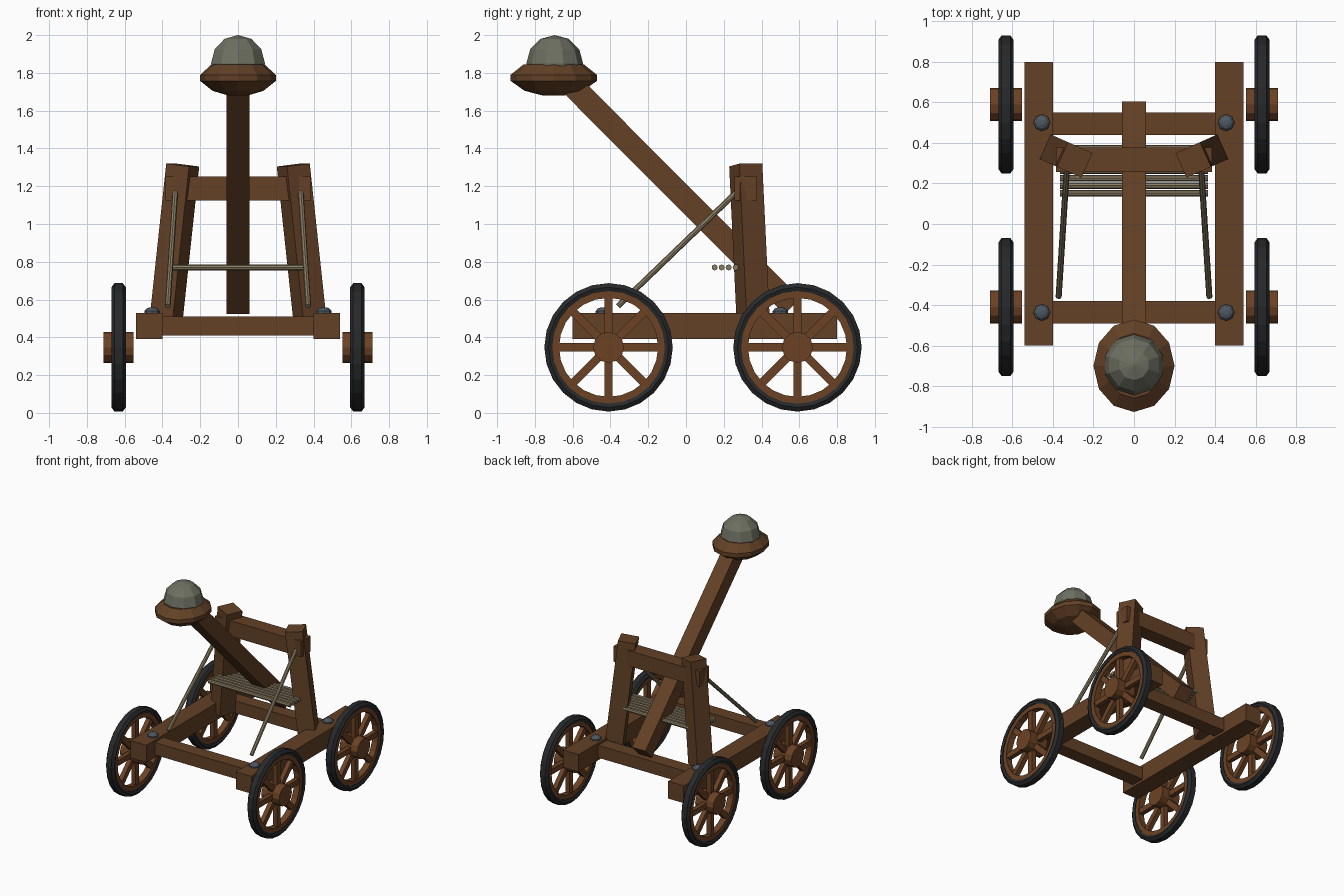
import bpy, bmesh, math
from mathutils import Matrix, Vector

if "Cube" in bpy.data.objects:
    bpy.data.objects.remove(bpy.data.objects["Cube"])


def mat(name, r, g, b):
    m = bpy.data.materials.new(name)
    m.diffuse_color = (r, g, b, 1)
    m.use_nodes = True
    m.node_tree.nodes["Principled BSDF"].inputs["Base Color"].default_value = m.diffuse_color
    return m


WOOD = mat("dark wood", 0.125, 0.052, 0.019)
WHEEL = mat("wheel wood", 0.15, 0.055, 0.018)
TYRE = mat("black tyre", 0.021, 0.022, 0.024)
ROPE = mat("rope", 0.25, 0.205, 0.125)
STONE = mat("stone", 0.155, 0.16, 0.12)
IRON = mat("iron", 0.075, 0.095, 0.12)


def finish(name, bm, material):
    bmesh.ops.recalc_face_normals(bm, faces=bm.faces)
    me = bpy.data.meshes.new(name)
    bm.to_mesh(me)
    bm.free()
    me.materials.append(material)
    ob = bpy.data.objects.new(name, me)
    bpy.context.collection.objects.link(ob)
    return ob


def box(name, size, matrix, material=WOOD):
    bm = bmesh.new()
    bmesh.ops.create_cube(bm, size=1, matrix=matrix @ Matrix.Diagonal((*size, 1)))
    return finish(name, bm, material)


def rod(name, a, b, r, material, sides=8):
    a, b = Vector(a), Vector(b)
    d = b - a
    m = Matrix.Translation((a + b) / 2) @ d.to_track_quat('Z', 'Y').to_matrix().to_4x4()
    bm = bmesh.new()
    bmesh.ops.create_cone(bm, cap_ends=True, segments=sides, radius1=r, radius2=r,
                          depth=d.length, matrix=m)
    return finish(name, bm, material)


def lathe(name, profile, n, matrix, material, closed=False):
    # revolve (radius, height) points around local z
    bm = bmesh.new()
    rings = [[bm.verts.new(matrix @ Vector((r * math.cos(2 * math.pi * i / n),
                                            r * math.sin(2 * math.pi * i / n), h)))
              for i in range(n)] for r, h in profile]
    pairs = list(zip(rings, rings[1:]))
    if closed:
        pairs.append((rings[-1], rings[0]))
    else:
        bm.faces.new(rings[0])
        bm.faces.new(rings[-1])
    for p, q in pairs:
        for i in range(n):
            j = (i + 1) % n
            bm.faces.new((p[i], p[j], q[j], q[i]))
    return finish(name, bm, material)


T = Matrix.Translation

# base frame
for s, side in ((-1, "left"), (1, "right")):
    box(side + "_base_beam", (0.14, 1.40, 0.14), T((s * 0.47, 0.10, 0.46)))
for y, end in ((-0.435, "front"), (0.495, "rear")):
    box(end + "_cross_beam", (0.82, 0.11, 0.10), T((0, y, 0.46)))

# leaning, twisted posts
for s, side in ((-1, "left"), (1, "right")):
    rot = Matrix.Rotation(s * math.radians(24), 4, 'Z') @ Matrix.Rotation(-s * math.radians(6.7), 4, 'Y')
    box(side + "_post", (0.133, 0.133, 0.87),
        T((s * 0.339, 0.337, 0.88)) @ rot)
box("upper_crossbar", (0.77, 0.12, 0.125), T((0, 0.317, 1.188)))

# throwing arm
lo, hi = Vector((0, 0.563, 0.565)), Vector((0, -0.62, 1.75))
d = hi - lo
box("throwing_arm", (0.12, 0.12, d.length),
    T((lo + hi) / 2) @ Matrix.Rotation(math.atan2(-d.y, d.z), 4, 'X'))

# cup and stone
lathe("cup", [(0.05, 1.68), (0.135, 1.705), (0.20, 1.757), (0.20, 1.79), (0.14, 1.845)], 12,
      T((0, -0.70, 0)) @ Matrix.Diagonal((1, 1.14, 1, 1)), WOOD)
bm = bmesh.new()
bmesh.ops.create_uvsphere(bm, u_segments=10, v_segments=6, radius=0.15,
                          matrix=T((0, -0.695, 1.85)))
finish("stone_ball", bm, STONE)

# ropes
for i in range(7):
    y = 0.152 + i * 0.037
    rod("winding_rope", (-0.365, y, 0.77), (0.365, y, 0.77), 0.016, ROPE)
for s in (-1, 1):
    rod("stay_rope", (s * 0.372, -0.36, 0.565), (s * 0.33, 0.30, 1.20), 0.015, ROPE)

# bolts on the frame corners
for s in (-1, 1):
    for y in (-0.437, 0.50):
        lathe("bolt", [(0.041, 0.525), (0.041, 0.54), (0.029, 0.553), (0.012, 0.559)], 8,
              T((s * 0.455, y, 0)), IRON)

# wheels: tyre, rim, hub and eight spokes
for s in (-1, 1):
    for y in (-0.41, 0.59):
        m = T((s * 0.632, y, 0.347)) @ Matrix.Rotation(math.pi / 2, 4, 'Y')
        lathe("tyre", [(0.298, -0.03), (0.318, -0.038), (0.34, -0.022),
                       (0.34, 0.022), (0.318, 0.038), (0.298, 0.03)], 24, m, TYRE, True)
        lathe("wheel_rim", [(0.262, -0.025), (0.305, -0.025), (0.305, 0.025), (0.262, 0.025)],
              24, m, WHEEL, True)
        lathe("hub", [(0.082, -0.08), (0.082, 0.08)], 12, m, WHEEL)
        for k in range(8):
            box("spoke", (0.22, 0.044, 0.036),
                m @ Matrix.Rotation(k * math.pi / 4, 4, 'Z') @ T((0.17, 0, 0)), WHEEL)
